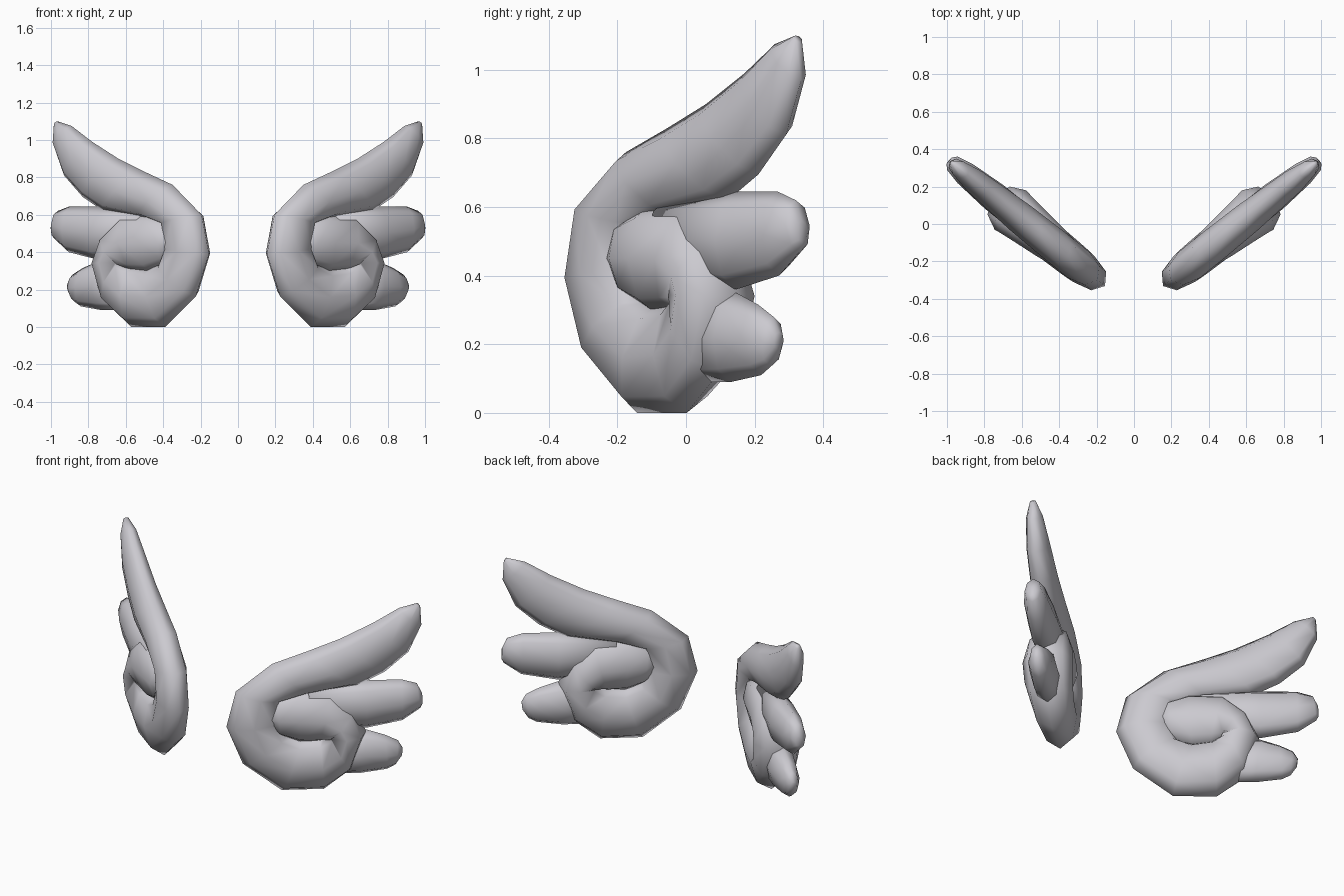
import bpy, bmesh, math
from mathutils import Vector

cube = bpy.data.objects.get("Cube")
if cube:
    bpy.data.objects.remove(cube, do_unlink=True)

mat = bpy.data.materials.new("pale grey")
mat.use_nodes = True
colour = (0.6, 0.59, 0.63, 1)
mat.diffuse_color = colour
mat.node_tree.nodes["Principled BSDF"].inputs["Base Color"].default_value = colour

ANGLE = math.radians(38.8)   # sweep of each wing away from the x axis
NORMAL = Vector((math.sin(ANGLE), -math.cos(ANGLE), 0))
SIDES = 8


def on_wing(x, z):
    """Point on the slanted wing plane."""
    return Vector((x, 0.01 + (x - 0.58) * math.tan(ANGLE), z))


def feather(name, rings):
    """Loft oval rings, each given by two edge points and a half thickness."""
    bm = bmesh.new()
    loops = []
    for x1, z1, x2, z2, thick in rings:
        a, b = on_wing(x1, z1), on_wing(x2, z2)
        mid, half = (a + b) / 2, (a - b) / 2
        turns = [2 * math.pi * i / SIDES for i in range(SIDES)]
        loops.append([bm.verts.new(mid + half * math.cos(t) + NORMAL * thick * math.sin(t))
                      for t in turns])
    for low, high in zip(loops, loops[1:]):
        for i in range(SIDES):
            j = (i + 1) % SIDES
            bm.faces.new((low[i], low[j], high[j], high[i]))
    bm.faces.new(loops[0])
    bm.faces.new(loops[-1])
    bmesh.ops.recalc_face_normals(bm, faces=bm.faces)
    for f in bm.faces:
        f.smooth = True
    mesh = bpy.data.meshes.new(name)
    bm.to_mesh(mesh)
    bm.free()
    mesh.materials.append(mat)
    obj = bpy.data.objects.new(name, mesh)
    bpy.context.collection.objects.link(obj)
    obj.modifiers.new("other_wing", "MIRROR").use_mirror_merge = False


# Long top feather that sweeps down and curls in on itself
feather("curled_feather", [
    (0.965, 1.10, 0.98, 1.08, 0.015),
    (0.89, 1.075, 0.985, 0.97, 0.045),
    (0.78, 0.99, 0.93, 0.81, 0.065),
    (0.64, 0.90, 0.83, 0.695, 0.075),
    (0.50, 0.83, 0.72, 0.62, 0.085),
    (0.35, 0.76, 0.52, 0.58, 0.09),
    (0.195, 0.60, 0.40, 0.55, 0.09),
    (0.155, 0.39, 0.385, 0.42, 0.09),
    (0.225, 0.165, 0.415, 0.34, 0.095),
    (0.39, 0.00, 0.475, 0.32, 0.10),
    (0.57, 0.00, 0.55, 0.335, 0.115),
    (0.69, 0.12, 0.585, 0.36, 0.13),
    (0.75, 0.34, 0.57, 0.345, 0.135),
    (0.70, 0.49, 0.575, 0.31, 0.13),
    (0.60, 0.605, 0.54, 0.29, 0.12),
    (0.45, 0.615, 0.465, 0.285, 0.105),
    (0.365, 0.57, 0.385, 0.33, 0.09),
    (0.315, 0.50, 0.33, 0.40, 0.05),
])

# Two shorter feathers tucked behind the curl
feather("middle_feather", [
    (0.50, 0.62, 0.52, 0.40, 0.08),
    (0.75, 0.645, 0.75, 0.36, 0.08),
    (0.90, 0.645, 0.905, 0.40, 0.065),
    (0.965, 0.62, 0.98, 0.47, 0.045),
    (0.988, 0.56, 0.99, 0.495, 0.02),
])
feather("lower_feather", [
    (0.62, 0.33, 0.62, 0.09, 0.07),
    (0.75, 0.35, 0.73, 0.09, 0.075),
    (0.83, 0.315, 0.84, 0.11, 0.06),
    (0.885, 0.28, 0.875, 0.135, 0.04),
    (0.905, 0.235, 0.90, 0.185, 0.02),
])
